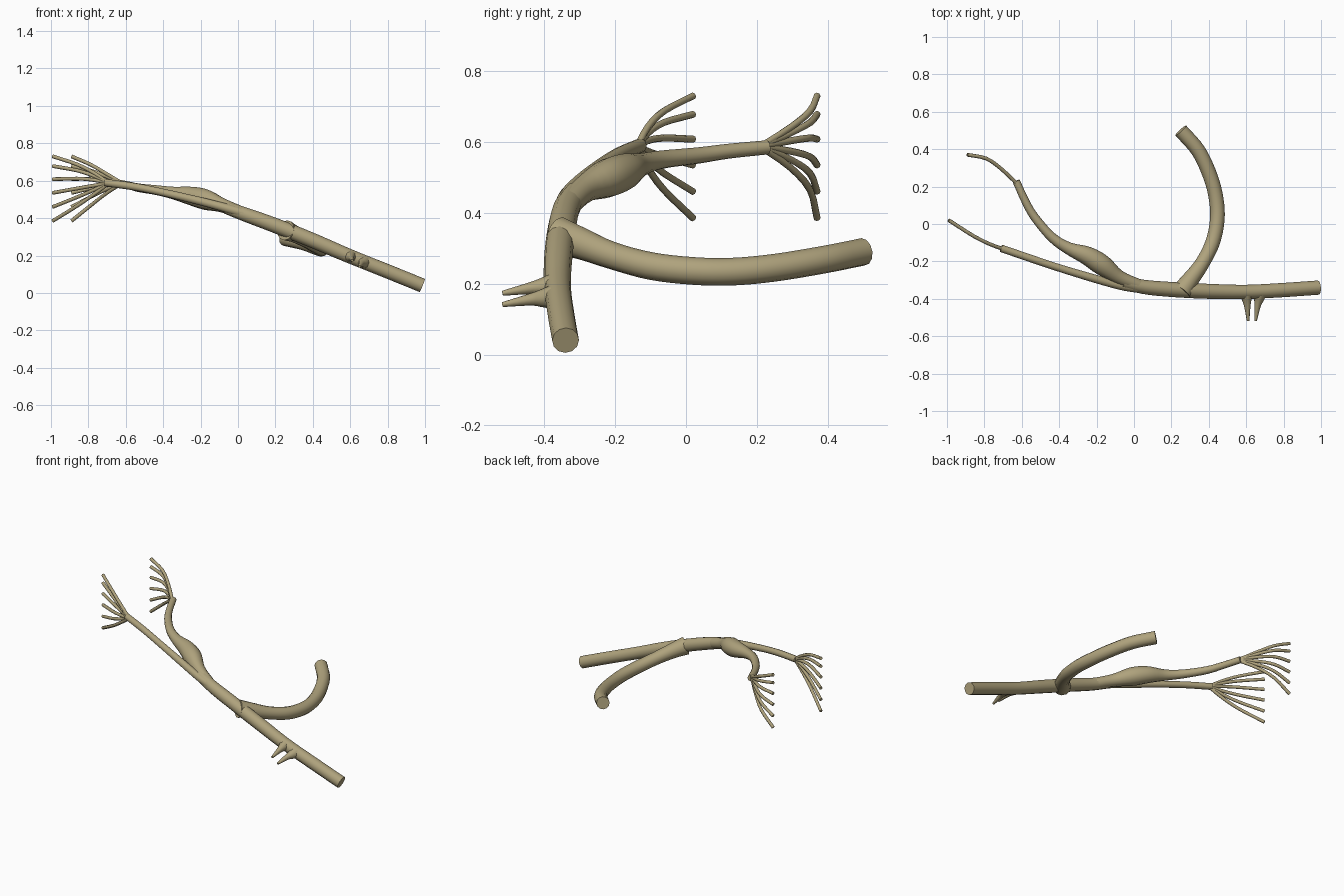
import bpy, bmesh, math
from mathutils import Vector

cube = bpy.data.objects.get("Cube")
if cube:
    bpy.data.objects.remove(cube, do_unlink=True)

bark = bpy.data.materials.new("tan_bark")
bark.use_nodes = True
colour = (0.43, 0.365, 0.205, 1)
bark.diffuse_color = colour
bark.node_tree.nodes["Principled BSDF"].inputs["Base Color"].default_value = colour


def spline(points, steps):
    """Smooth path through (x, y, z, radius) points."""
    p = [Vector(q) for q in points]
    p = [2 * p[0] - p[1]] + p + [2 * p[-1] - p[-2]]
    path = []
    for a, b, c, d in zip(p, p[1:], p[2:], p[3:]):
        for i in range(steps):
            t = i / steps
            path.append(0.5 * (2 * b + (c - a) * t + (2 * a - 5 * b + 4 * c - d) * t ** 2
                               + (3 * b - a - 3 * c + d) * t ** 3))
    return path + [p[-2]]


def tube(name, points, sides=12, steps=4):
    """Round limb with flat ends swept along a smooth path."""
    path = spline(points, steps)
    bm = bmesh.new()
    rings = []
    for i, q in enumerate(path):
        ahead, behind = path[min(i + 1, len(path) - 1)], path[max(i - 1, 0)]
        tangent = (ahead.xyz - behind.xyz).normalized()
        side = tangent.cross(Vector((0, 0, 1))).normalized()
        up = side.cross(tangent)
        angles = [2 * math.pi * k / sides for k in range(sides)]
        rings.append([bm.verts.new(q.xyz + q.w * (math.cos(a) * side + math.sin(a) * up))
                      for a in angles])
    for r, s in zip(rings, rings[1:]):
        for k in range(sides):
            n = (k + 1) % sides
            bm.faces.new((r[k], r[n], s[n], s[k]))
    bm.faces.new(rings[0])
    bm.faces.new(rings[-1])
    bmesh.ops.recalc_face_normals(bm, faces=bm.faces)
    for f in bm.faces:
        f.smooth = len(f.verts) == 4
    for e in bm.edges:
        e.smooth = all(len(f.verts) == 4 for f in e.link_faces)
    mesh = bpy.data.meshes.new(name)
    bm.to_mesh(mesh)
    bm.free()
    mesh.materials.append(bark)
    obj = bpy.data.objects.new(name, mesh)
    bpy.context.collection.objects.link(obj)
    return obj


# Main stem
tube("main_stem", [(0.985, -0.34, 0.04, 0.038), (0.8, -0.353, 0.115, 0.038),
                   (0.6, -0.363, 0.195, 0.038), (0.4, -0.36, 0.28, 0.04),
                   (0.2, -0.35, 0.36, 0.04), (0.05, -0.336, 0.415, 0.038),
                   (-0.06, -0.31, 0.455, 0.034)])

# Thin front branch
tube("front_branch", [(0.08, -0.345, 0.41, 0.03), (-0.05, -0.333, 0.45, 0.024),
                      (-0.2, -0.295, 0.49, 0.022), (-0.4, -0.235, 0.537, 0.02),
                      (-0.55, -0.185, 0.567, 0.02), (-0.71, -0.13, 0.59, 0.02)])

# Rear branch with a swollen knot
tube("rear_branch", [(0.04, -0.335, 0.42, 0.034), (-0.08, -0.285, 0.467, 0.038),
                     (-0.17, -0.22, 0.498, 0.055), (-0.25, -0.17, 0.518, 0.05),
                     (-0.35, -0.13, 0.535, 0.033), (-0.44, -0.07, 0.55, 0.026),
                     (-0.53, 0.035, 0.562, 0.023), (-0.58, 0.12, 0.574, 0.021),
                     (-0.63, 0.23, 0.585, 0.02)])

# Curved side branch, flared where it leaves the stem
tube("side_branch", [(0.255, -0.36, 0.335, 0.055), (0.3, -0.3, 0.315, 0.046),
                     (0.365, -0.21, 0.28, 0.039), (0.42, -0.1, 0.25, 0.039),
                     (0.445, 0.02, 0.236, 0.039), (0.44, 0.13, 0.234, 0.039),
                     (0.41, 0.25, 0.245, 0.039), (0.345, 0.39, 0.268, 0.039),
                     (0.25, 0.5, 0.29, 0.039)])

# Pair of thorns
for label, x, lean, z in (("upper", 0.6, 0.01, 0.195), ("lower", 0.675, -0.025, 0.163)):
    tube(label + "_thorn", [(x, -0.37, z, 0.037), (x + lean * 0.3, -0.405, z - 0.004, 0.026),
                            (x + lean * 0.6, -0.44, z - 0.008, 0.017),
                            (x + lean, -0.518, z - 0.022, 0.007)], sides=8)

# Fans of six twigs at both branch tips
tip_heights = (0.385, 0.46, 0.535, 0.608, 0.678, 0.73)
fans = {"front": [(-0.69, -0.137), (-0.77, -0.108), (-0.86, -0.063), (-0.99, 0.02)],
        "rear": [(-0.62, 0.21), (-0.71, 0.295), (-0.79, 0.35), (-0.89, 0.37)]}
for label, line in fans.items():
    for i, top in enumerate(tip_heights):
        rise = top - 0.587
        bow = 0.012 if rise > 0 else 0.004
        shares = (0, 0.31, 0.62, 1)
        twig = [(x, y, 0.587 + rise * s + bow * math.sin(math.pi * s), 0.01)
                for (x, y), s in zip(line, shares)]
        tube(f"{label}_twig_{i + 1}", twig, sides=8, steps=3)
